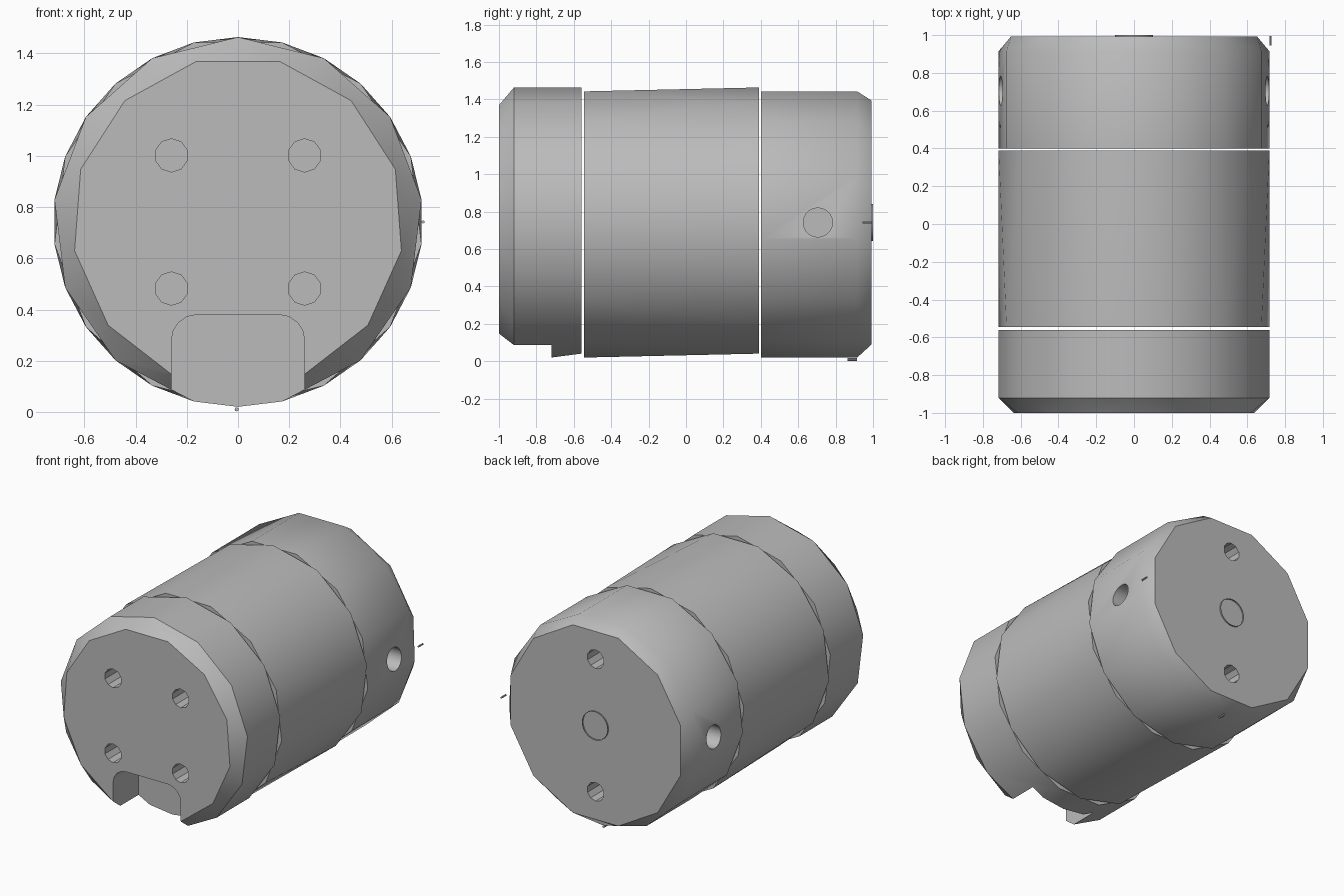
import bpy, bmesh, math
from mathutils import Vector, Matrix

if "Cube" in bpy.data.objects:
    bpy.data.objects.remove(bpy.data.objects["Cube"])

CZ, R, SIDES = 0.742, 0.722, 13
STEP = 360 / SIDES

metal = bpy.data.materials.new("grey_metal")
metal.use_nodes = True
GREY = (0.5, 0.5, 0.5, 1)
metal.diffuse_color = GREY
metal.node_tree.nodes["Principled BSDF"].inputs["Base Color"].default_value = GREY


def ring(y, r, angles):
    return [Vector((r * math.cos(math.radians(a)), y, CZ + r * math.sin(math.radians(a))))
            for a in angles]


def regular(y, start, r=R, sides=SIDES):
    return ring(y, r, [start + 360 / sides * k for k in range(sides)])


def finish(name, bm):
    bmesh.ops.recalc_face_normals(bm, faces=bm.faces)
    mesh = bpy.data.meshes.new(name)
    bm.to_mesh(mesh)
    bm.free()
    mesh.materials.append(metal)
    obj = bpy.data.objects.new(name, mesh)
    bpy.context.collection.objects.link(obj)
    return obj


def hull(name, points):
    bm = bmesh.new()
    for p in points:
        bm.verts.new(p)
    bmesh.ops.convex_hull(bm, input=bm.verts)
    bmesh.ops.dissolve_limit(bm, angle_limit=0.01, verts=bm.verts, edges=bm.edges)
    return finish(name, bm)


def cylinder(name, centre, radius, depth, axis, sides):
    bm = bmesh.new()
    turn = Vector((0, 0, 1)).rotation_difference(Vector(axis)).to_matrix().to_4x4()
    bmesh.ops.create_cone(bm, cap_ends=True, segments=sides, radius1=radius, radius2=radius,
                          depth=depth, matrix=Matrix.Translation(centre) @ turn)
    return finish(name, bm)


def cut(body, cutter):
    cutter.hide_render = True
    mod = body.modifiers.new("cut", 'BOOLEAN')
    mod.operation, mod.solver, mod.object = 'DIFFERENCE', 'EXACT', cutter
    bpy.context.view_layer.objects.active = body
    bpy.ops.object.modifier_apply(modifier=mod.name)
    bpy.data.objects.remove(cutter)


# Three separate barrel sections; facing rings are rotated half a side apart
side_angles = [75.5 - 28.5 * k for k in range(5)] + [-66]
face_angles = side_angles + [180 - a for a in side_angles]
front = hull("front_cap", ring(-1, 0.648, face_angles) + regular(-0.92, 90)
             + ring(-0.72, R, [-90]) + regular(-0.56, 90))
middle = hull("middle_barrel", regular(-0.545, -90) + regular(0.39, 90))
back = hull("back_cap", regular(0.4, -90) + regular(0.915, -90)
            + regular(0.992, 15, 0.675, 12))

# Rounded notch at the bottom of the front face
profile = [(0.26, -0.1)]
for k in range(5):
    a = math.radians(22.5 * k)
    profile.append((0.16 + 0.1 * math.cos(a), 0.28 + 0.1 * math.sin(a)))
profile += [(-x, z) for x, z in reversed(profile)]
cut(front, hull("notch_cutter", [Vector((x, y, z)) for x, z in profile for y in (-1.1, -0.72)]))

# Blind bolt holes
for x in (-0.26, 0.26):
    for z in (0.482, 1.002):
        cut(front, cylinder("hole_cutter", (x, -1, z), 0.065, 0.4, (0, 1, 0), 10))
for z in (CZ - 0.46, CZ + 0.46):
    cut(back, cylinder("hole_cutter", (0, 1, z), 0.065, 0.4, (0, 1, 0), 10))
for x in (-R, R):
    cut(back, cylinder("side_hole_cutter", (x, 0.705, CZ), 0.078, 0.5, (1, 0, 0), 20))

# Small index pins and the thin ring on the back face
left_pin = cylinder("left_index_pin", (0.723, 0.97, CZ), 0.006, 0.05, (0, 1, 0), 8)
bottom_pin = cylinder("bottom_index_pin", (-0.005, 0.888, 0.01), 0.008, 0.05, (0, 1, 0), 8)
mark = cylinder("back_ring", (0, 0.994, CZ), 0.1, 0.012, (0, 1, 0), 24)
cut(mark, cylinder("ring_cutter", (0, 0.994, CZ), 0.096, 0.1, (0, 1, 0), 24))

# Smooth barrels with crisp chamfers
bpy.ops.object.select_all(action='DESELECT')
for obj in (front, middle, back, left_pin, bottom_pin, mark):
    obj.select_set(True)
bpy.context.view_layer.objects.active = front
bpy.ops.object.shade_smooth_by_angle(angle=math.radians(32))
